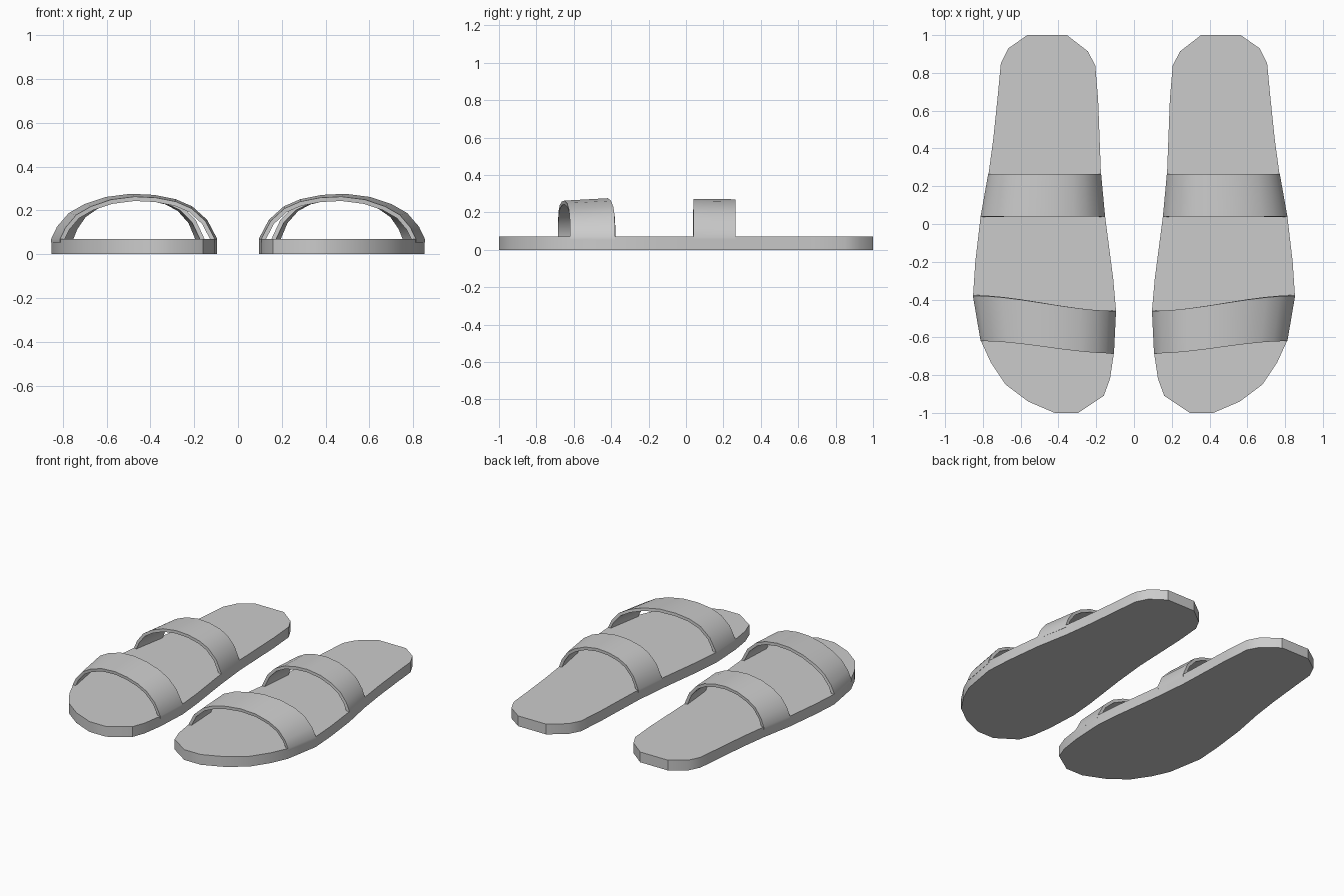
import bpy, bmesh

if "Cube" in bpy.data.objects:
    bpy.data.objects.remove(bpy.data.objects["Cube"])

SOLE_TOP = 0.07

# Outline of the +x sole, seen from above
OUTLINE = [(0.355, 1.0), (0.565, 1.0), (0.665, 0.93), (0.705, 0.85), (0.72, 0.69),
           (0.745, 0.45), (0.77, 0.265), (0.812, 0.04), (0.84, -0.2), (0.852, -0.38),
           (0.81, -0.62), (0.757, -0.735), (0.68, -0.85), (0.56, -0.94), (0.42, -1.0),
           (0.295, -1.0), (0.16, -0.91), (0.127, -0.82), (0.106, -0.68), (0.095, -0.46),
           (0.11, -0.29), (0.153, 0.04), (0.175, 0.265), (0.19, 0.66), (0.205, 0.84),
           (0.245, 0.915)]

# Strap arch: position across the foot (outer to inner), relative height
ARCH = [(0, -0.08), (0, 0), (0.035, 0.27), (0.105, 0.57), (0.2, 0.77), (0.33, 0.93),
        (0.48, 1.0), (0.62, 0.975), (0.75, 0.88), (0.85, 0.72), (0.94, 0.42),
        (1.0, 0), (1.0, -0.08)]


def finish(name, bm, thickness=0):
    """Make the object, thicken it if asked, mirror it to the other foot and shade it."""
    mesh = bpy.data.meshes.new(name)
    bm.to_mesh(mesh)
    bm.free()
    ob = bpy.data.objects.new(name, mesh)
    bpy.context.collection.objects.link(ob)
    bpy.ops.object.select_all(action='DESELECT')
    ob.select_set(True)
    bpy.context.view_layer.objects.active = ob
    if thickness:
        mod = ob.modifiers.new("thickness", 'SOLIDIFY')
        mod.thickness = thickness
        mod.offset = -1
        bpy.ops.object.modifier_apply(modifier=mod.name)
    mirror = ob.modifiers.new("other_foot", 'MIRROR')
    mirror.use_mirror_merge = False
    bpy.ops.object.modifier_apply(modifier=mirror.name)
    bpy.ops.object.shade_smooth_by_angle(angle=0.6)


def sole():
    bm = bmesh.new()
    face = bm.faces.new([bm.verts.new((x, y, 0)) for x, y in OUTLINE])
    ext = bmesh.ops.extrude_face_region(bm, geom=[face], use_keep_orig=True)
    top = [g for g in ext["geom"] if isinstance(g, bmesh.types.BMVert)]
    bmesh.ops.translate(bm, vec=(0, 0, SOLE_TOP), verts=top)
    bmesh.ops.recalc_face_normals(bm, faces=bm.faces)
    finish("sole", bm)


def strap(name, front, back):
    """Each edge is (outer x, outer y, inner x, inner y, rise)."""
    bm = bmesh.new()
    rows = []
    for t, h in ARCH:
        s = t * t * (3 - 2 * t)
        row = []
        for ox, oy, ix, iy, rise in (front, back):
            row.append(bm.verts.new((ox + (ix - ox) * t, oy + (iy - oy) * s,
                                     SOLE_TOP + rise * h)))
        rows.append(row)
    for a, b in zip(rows, rows[1:]):
        bm.faces.new((a[0], a[1], b[1], b[0]))
    finish(name, bm, 0.02)


sole()
strap("toe_strap", (0.812, -0.62, 0.106, -0.685, 0.193), (0.853, -0.38, 0.095, -0.46, 0.206))
strap("instep_strap", (0.812, 0.04, 0.153, 0.04, 0.203), (0.772, 0.265, 0.174, 0.265, 0.2))
